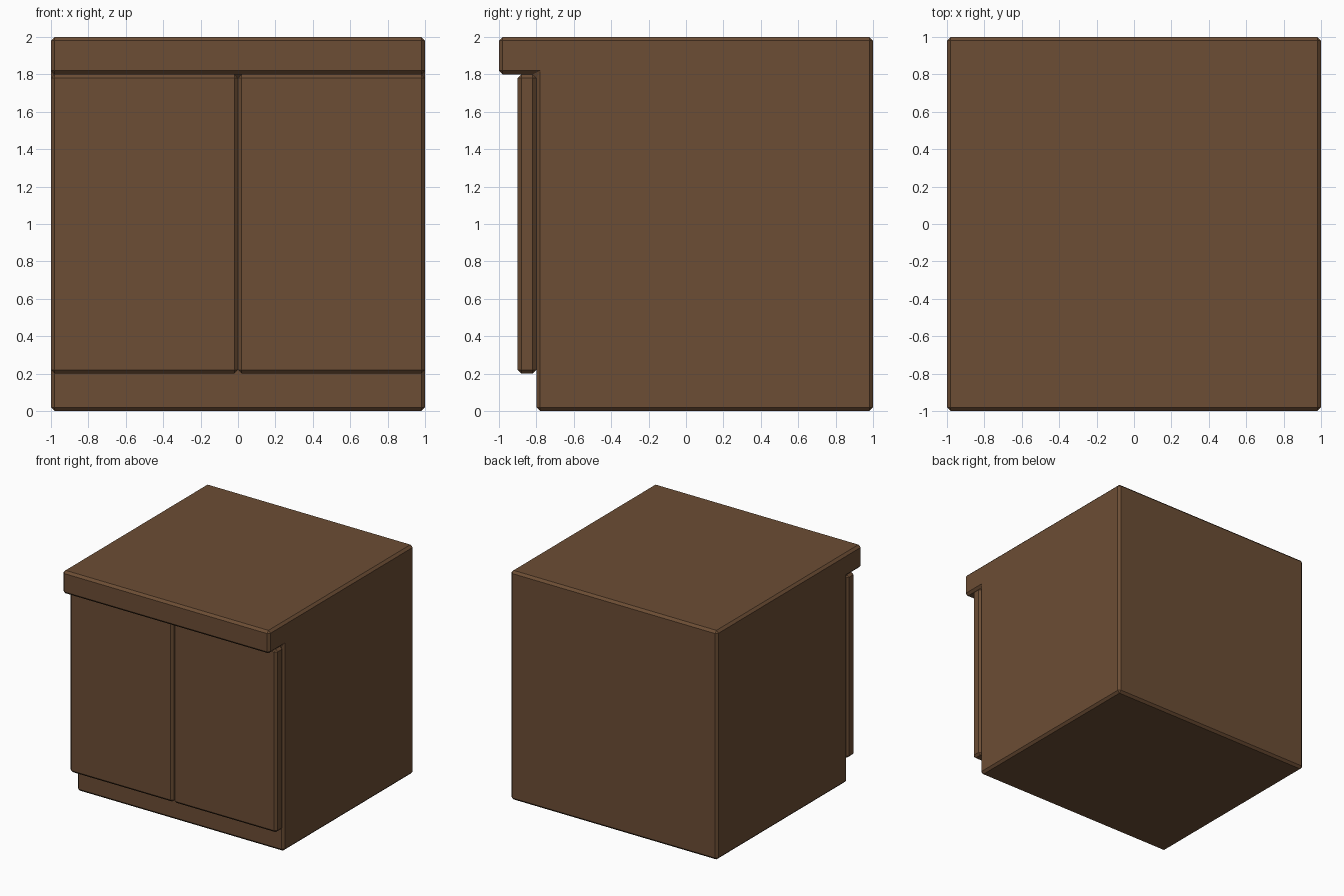
import bpy
import bmesh

if "Cube" in bpy.data.objects:
    bpy.data.objects.remove(bpy.data.objects["Cube"])

wood = bpy.data.materials.new("brown_wood")
wood.diffuse_color = (0.15, 0.075, 0.035, 1)
wood.use_nodes = True
wood.node_tree.nodes["Principled BSDF"].inputs["Base Color"].default_value = wood.diffuse_color


def extruded(name, profile, x0, x1):
    """Extrude a (y, z) side profile from x0 to x1 and chamfer its edges."""
    bm = bmesh.new()
    face = bm.faces.new([bm.verts.new((x0, y, z)) for y, z in profile])
    ext = bmesh.ops.extrude_face_region(bm, geom=[face], use_keep_orig=True)
    moved = [v for v in ext["geom"] if isinstance(v, bmesh.types.BMVert)]
    bmesh.ops.translate(bm, verts=moved, vec=(x1 - x0, 0, 0))
    bmesh.ops.recalc_face_normals(bm, faces=bm.faces)
    mesh = bpy.data.meshes.new(name)
    bm.to_mesh(mesh)
    bm.free()
    mesh.materials.append(wood)
    obj = bpy.data.objects.new(name, mesh)
    bpy.context.collection.objects.link(obj)
    bevel = obj.modifiers.new("chamfer", "BEVEL")
    bevel.width = 0.02
    bevel.segments = 1
    bevel.limit_method = "ANGLE"
    return obj


# Cabinet body with the overhanging worktop
extruded("cabinet_body",
         [(1, 0), (1, 2), (-1, 2), (-1, 1.8), (-0.8, 1.8), (-0.8, 0)], -1, 1)

# Pair of doors
door_profile = [(-0.9, 0.2), (-0.8, 0.2), (-0.8, 1.8), (-0.9, 1.8)]
for side, x0 in (("left", -1), ("right", 0)):
    extruded(side + "_door", door_profile, x0, x0 + 1)
